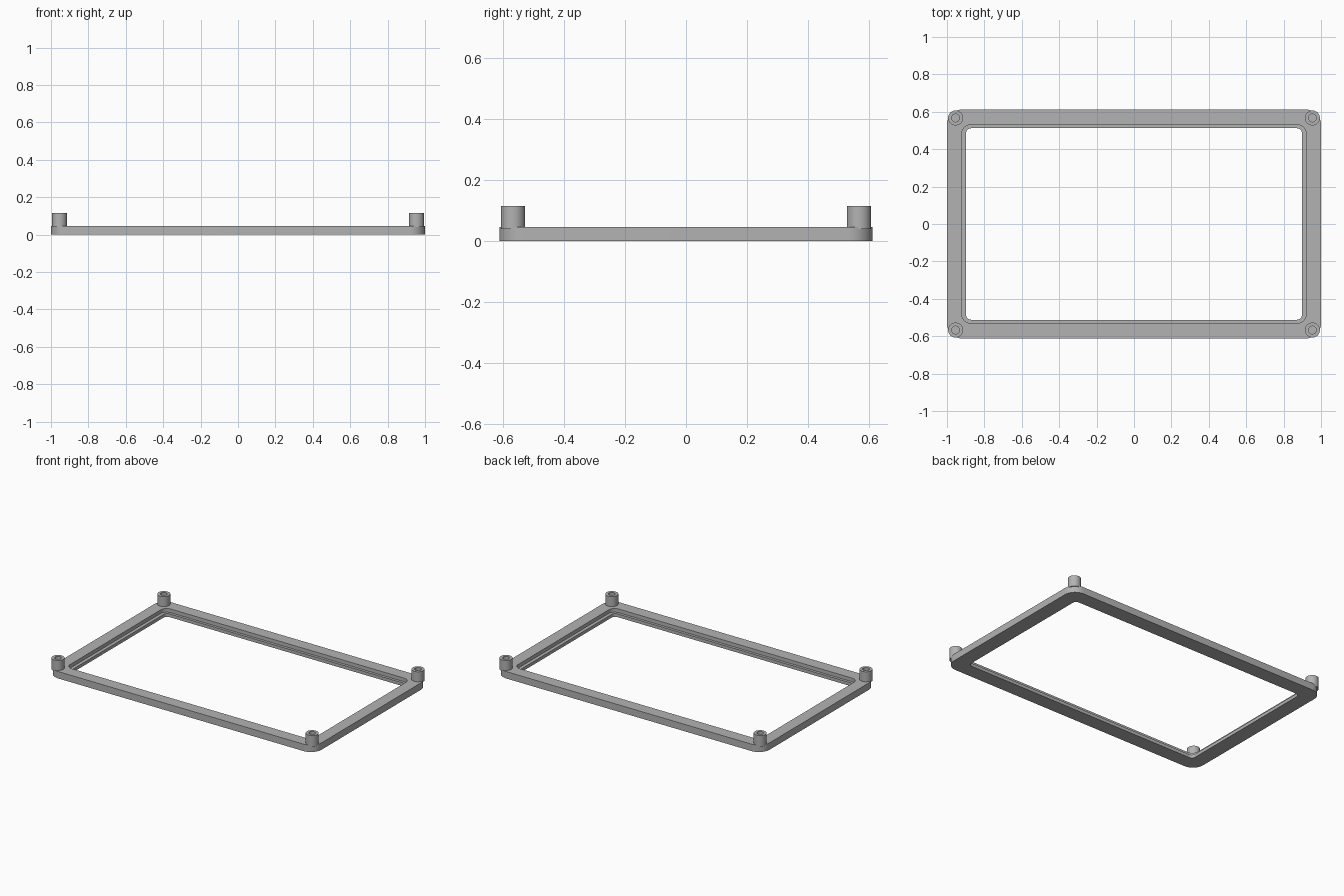
import bpy, bmesh, math

if "Cube" in bpy.data.objects:
    bpy.data.objects.remove(bpy.data.objects["Cube"])

grey = bpy.data.materials.new("plain grey")
grey.diffuse_color = (0.45, 0.45, 0.45, 1)
grey.use_nodes = True
grey.node_tree.nodes["Principled BSDF"].inputs["Base Color"].default_value = grey.diffuse_color


def rounded_rect(hx, hy, r, z, steps=12):
    pts = []
    for q, (sx, sy) in enumerate([(1, 1), (-1, 1), (-1, -1), (1, -1)]):
        for i in range(steps + 1):
            a = math.pi / 2 * (q + i / steps)
            pts.append((sx * (hx - r) + r * math.cos(a), sy * (hy - r) + r * math.sin(a), z))
    return pts


def circle(r, z, n=48):
    return [(r * math.cos(2 * math.pi * i / n), r * math.sin(2 * math.pi * i / n), z) for i in range(n)]


def loft(name, rings, closed, location=(0, 0, 0)):
    """Join rings with quads; either close the section or cap both ends."""
    bm = bmesh.new()
    loops = [[bm.verts.new(p) for p in ring] for ring in rings]
    n = len(loops[0])
    pairs = list(zip(loops, loops[1:])) + ([(loops[-1], loops[0])] if closed else [])
    for a, b in pairs:
        for i in range(n):
            j = (i + 1) % n
            bm.faces.new((a[i], a[j], b[j], b[i]))
    if not closed:
        bm.faces.new(loops[0])
        bm.faces.new(loops[-1])
    bmesh.ops.recalc_face_normals(bm, faces=bm.faces)
    mesh = bpy.data.meshes.new(name)
    bm.to_mesh(mesh)
    bm.free()
    mesh.materials.append(grey)
    ob = bpy.data.objects.new(name, mesh)
    ob.location = location
    bpy.context.collection.objects.link(ob)
    bpy.ops.object.select_all(action='DESELECT')
    ob.select_set(True)
    bpy.context.view_layer.objects.active = ob
    bpy.ops.object.shade_smooth_by_angle(angle=math.radians(30))
    return ob


# Rectangular frame with a stepped ledge around the opening
TOP, LEDGE = 0.047, 0.022
loft("frame", [
    rounded_rect(1.0, 0.612, 0.08, 0),
    rounded_rect(1.0, 0.612, 0.08, TOP),
    rounded_rect(0.92, 0.53, 0.045, TOP),
    rounded_rect(0.92, 0.53, 0.045, LEDGE),
    rounded_rect(0.898, 0.512, 0.027, LEDGE),
    rounded_rect(0.898, 0.512, 0.027, 0),
], True)

# Hollow corner posts, with a blind screw hole
for sx in (-1, 1):
    for sy in (-1, 1):
        loft("corner_post", [
            circle(0.04, 0.04), circle(0.04, 0.115),
            circle(0.021, 0.115), circle(0.021, 0.048),
        ], False, (sx * 0.954, sy * 0.567, 0))
